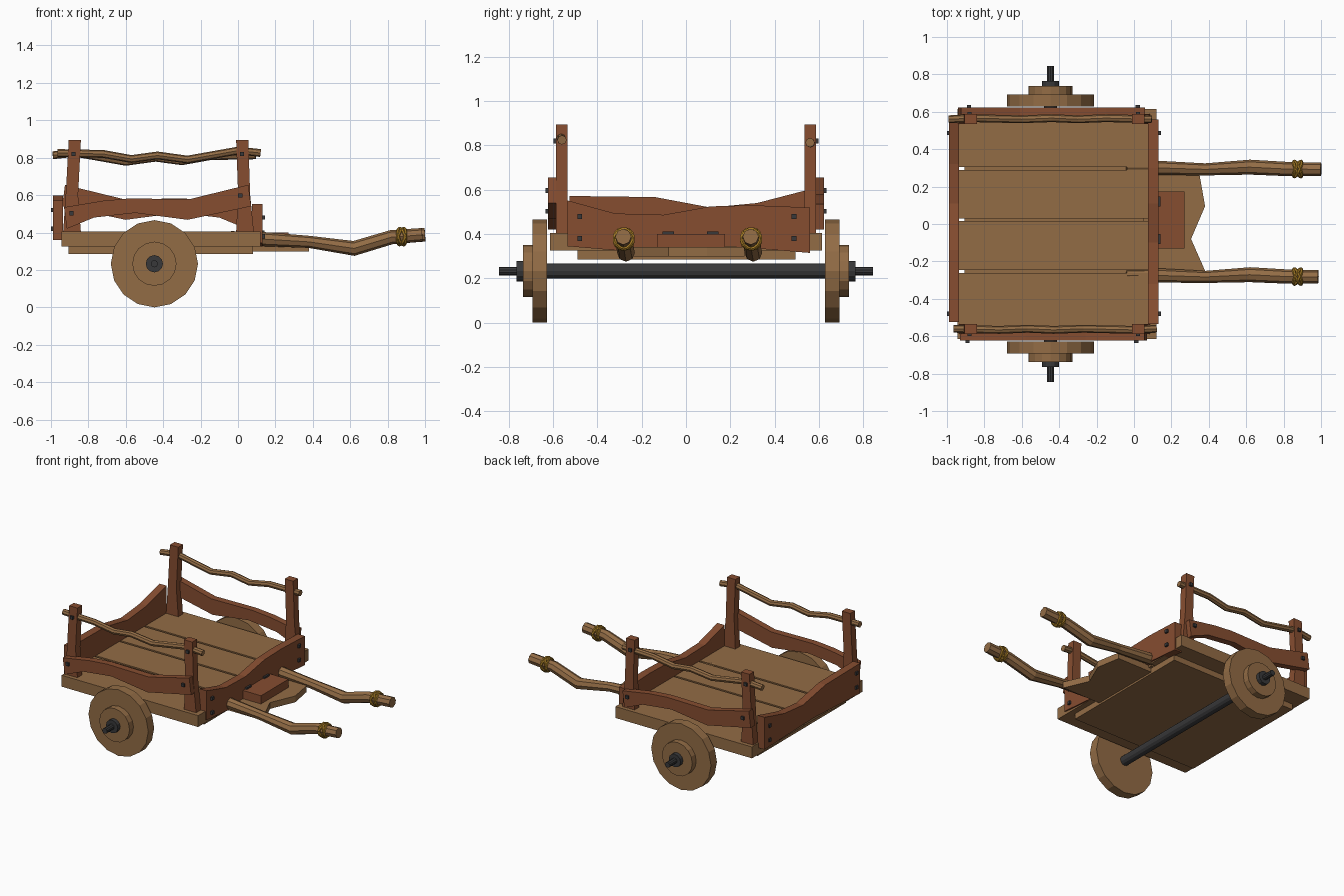
import bpy, bmesh, math
from mathutils import Vector

if "Cube" in bpy.data.objects:
    bpy.data.objects.remove(bpy.data.objects["Cube"])


def material(name, rgb):
    m = bpy.data.materials.new(name)
    m.diffuse_color = (*rgb, 1)
    m.use_nodes = True
    m.node_tree.nodes["Principled BSDF"].inputs["Base Color"].default_value = m.diffuse_color
    return m


WOOD = material("wood", (0.29, 0.15, 0.06))
RED = material("red_wood", (0.24, 0.075, 0.03))
IRON = material("iron", (0.04, 0.04, 0.042))
ROPE = material("rope", (0.40, 0.21, 0.02))


def prism(name, profile, axis, lo, hi, mat):
    """Extrude a 2D profile along an axis: x -> (y,z), y -> (x,z), z -> (x,y)."""
    place = {"x": lambda a, b, d: (d, a, b),
             "y": lambda a, b, d: (a, d, b),
             "z": lambda a, b, d: (a, b, d)}[axis]
    bm = bmesh.new()
    face = bm.faces.new([bm.verts.new(place(a, b, lo)) for a, b in profile])
    out = bmesh.ops.extrude_face_region(bm, geom=[face])
    shift = Vector(place(0, 0, hi - lo))
    for v in out["geom"]:
        if isinstance(v, bmesh.types.BMVert):
            v.co += shift
    bmesh.ops.recalc_face_normals(bm, faces=bm.faces[:])
    me = bpy.data.meshes.new(name)
    bm.to_mesh(me)
    bm.free()
    me.materials.append(mat)
    ob = bpy.data.objects.new(name, me)
    bpy.context.collection.objects.link(ob)
    return ob


def box(name, x0, x1, y0, y1, z0, z1, mat):
    return prism(name, [(x0, y0), (x1, y0), (x1, y1), (x0, y1)], "z", z0, z1, mat)


def nail(name, x, y, z, s=0.011):
    return box(name, x - s, x + s, y - s, y + s, z - s, z + s, IRON)


def disc(name, r, y0, y1, mat, sides=16, x=-0.447, z=0.233):
    pts = [(x + r * math.sin(2 * math.pi * i / sides),
            z - r * math.cos(2 * math.pi * i / sides)) for i in range(sides)]
    return prism(name, pts, "y", min(y0, y1), max(y0, y1), mat)


def pole(name, pts, radius):
    """Crooked eight-sided pole; each point is x, y, z, thickness factor."""
    cu = bpy.data.curves.new(name, "CURVE")
    cu.dimensions = "3D"
    cu.bevel_depth = radius
    cu.bevel_resolution = 2
    cu.use_fill_caps = True
    sp = cu.splines.new("POLY")
    sp.points.add(len(pts) - 1)
    for p, (x, y, z, r) in zip(sp.points, pts):
        p.co = (x, y, z, 1)
        p.radius = r
    sp.use_smooth = False
    cu.materials.append(WOOD)
    ob = bpy.data.objects.new(name, cu)
    bpy.context.collection.objects.link(ob)
    bpy.ops.object.select_all(action="DESELECT")
    ob.select_set(True)
    bpy.context.view_layer.objects.active = ob
    bpy.ops.object.convert(target="MESH")


# Deck planks and the panel underneath
for i, (y0, y1) in enumerate([(-0.615, -0.262), (-0.247, 0.015), (0.03, 0.29), (0.305, 0.615)]):
    end = 0.12 if i in (0, 3) else 0.10
    box(f"deck_plank_{i + 1}", -0.945 if i in (0, 3) else -0.935, end, y0, y1, 0.325, 0.405, WOOD)
box("under_panel", -0.905, 0.08, -0.49, 0.495, 0.285, 0.326, WOOD)

# Broken front board, step and hinges
prism("broken_front_board", [(0.05, -0.25), (0.38, -0.25), (0.305, -0.08), (0.38, 0.095),
                             (0.35, 0.265), (0.05, 0.265)], "z", 0.298, 0.342, WOOD)
box("step", 0.10, 0.27, -0.13, 0.175, 0.342, 0.4, RED)
for y in (-0.08, 0.12):
    box("step_hinge", 0.115, 0.143, y - 0.026, y + 0.026, 0.385, 0.412, IRON)

# End boards with wavy tops
prism("front_end_board", [(-0.535, 0.345), (-0.3, 0.325), (-0.1, 0.342), (0.2, 0.345), (0.56, 0.315),
                          (0.56, 0.52), (0.3, 0.53), (0.11, 0.525), (-0.1, 0.487), (-0.32, 0.493),
                          (-0.535, 0.552)], "x", 0.075, 0.13, RED)
prism("rear_end_board", [(-0.525, 0.36), (0.0, 0.385), (0.54, 0.37), (0.54, 0.597), (0.32, 0.54),
                         (0.11, 0.52), (-0.14, 0.567), (-0.525, 0.572)], "x", -0.99, -0.935, RED)
for y in (-0.48, 0.487):
    for z in (0.38, 0.48):
        nail("front_board_nail", 0.133, y, z)
        nail("rear_board_nail", -0.99, y, z + 0.04)

# Each long side; the far side is the near one turned end for end
CX = -0.435
side = [(-0.93, 0.535), (-0.72, 0.57), (-0.58, 0.582), (-0.26, 0.578), (0.055, 0.655),
        (0.07, 0.54), (-0.27, 0.468), (-0.55, 0.505), (-0.77, 0.48), (-0.915, 0.42)]
rail = [(-0.965, 0.825), (-0.72, 0.82), (-0.57, 0.793), (-0.43, 0.812), (-0.27, 0.79),
        (0.0, 0.838), (0.12, 0.825)]
for s, tag in ((-1, "near"), (1, "far")):
    def turn(x):
        return x if s < 0 else 2 * CX - x

    lo, hi = sorted((s * 0.575, s * 0.622))
    prism(f"{tag}_side_board", [(turn(x), z) for x, z in side], "y", lo, hi, RED)
    nail(f"{tag}_side_nail", turn(-0.89), s * 0.624, 0.503)
    nail(f"{tag}_side_nail", turn(0.012), s * 0.624, 0.597)
    # Bent corner posts
    lo, hi = sorted((s * 0.535, s * 0.587))
    prism(f"{tag}_rear_post", [(-0.935, 0.4), (-0.84, 0.4), (-0.855, 0.6), (-0.84, 0.895),
                               (-0.905, 0.895), (-0.92, 0.62)], "y", lo, hi, RED)
    prism(f"{tag}_front_post", [(-0.01, 0.4), (0.085, 0.4), (0.065, 0.6), (0.055, 0.895),
                                (-0.01, 0.895), (0.0, 0.62)], "y", lo, hi, RED)
    # Crooked top rail
    drop = 0 if s < 0 else -0.012
    pole(f"{tag}_top_rail", [(turn(x), s * (0.56 + 0.006 * (i % 2)), z + drop, 1)
                             for i, (x, z) in enumerate(rail)], 0.021)
    for x in (-0.88, 0.022):
        nail(f"{tag}_rail_nail", x, s * 0.588, 0.82)

    # Wheel, hub and axle end
    disc(f"{tag}_wheel", 0.233, s * 0.627, s * 0.693, WOOD)
    disc(f"{tag}_hub", 0.118, s * 0.69, s * 0.737, WOOD)
    disc(f"{tag}_axle_collar", 0.046, s * 0.735, s * 0.765, IRON, 12)
    disc(f"{tag}_axle_tip", 0.019, s * 0.76, s * 0.845, IRON, 10)

    # Crooked pull handle
    y0, end = (-0.275, 0.985) if s < 0 else (0.3, 1.0)
    pole(f"{tag}_handle", [(-0.04, y0, 0.375, 0.85), (0.13, y0, 0.365, 1), (0.38, y0 - 0.008, 0.35, 0.85),
                           (0.62, y0 + 0.004, 0.315, 1.05), (0.82, y0 - 0.006, 0.375, 1),
                           (end, y0 - 0.008, 0.388, 0.95)], 0.038)
    # Crossed rope binding
    for tilt in (-0.42, 0.42):
        for swing in (-0.25, 0.25):
            bpy.ops.mesh.primitive_torus_add(
                major_segments=14, minor_segments=6, major_radius=0.046, minor_radius=0.0085,
                location=(0.875, y0 - 0.006, 0.378),
                rotation=(0, math.pi / 2 + swing, tilt))
            ob = bpy.context.object
            ob.name = f"{tag}_rope"
            ob.data.materials.append(ROPE)

# Axle
disc("axle", 0.034, -0.64, 0.64, IRON, 12)
